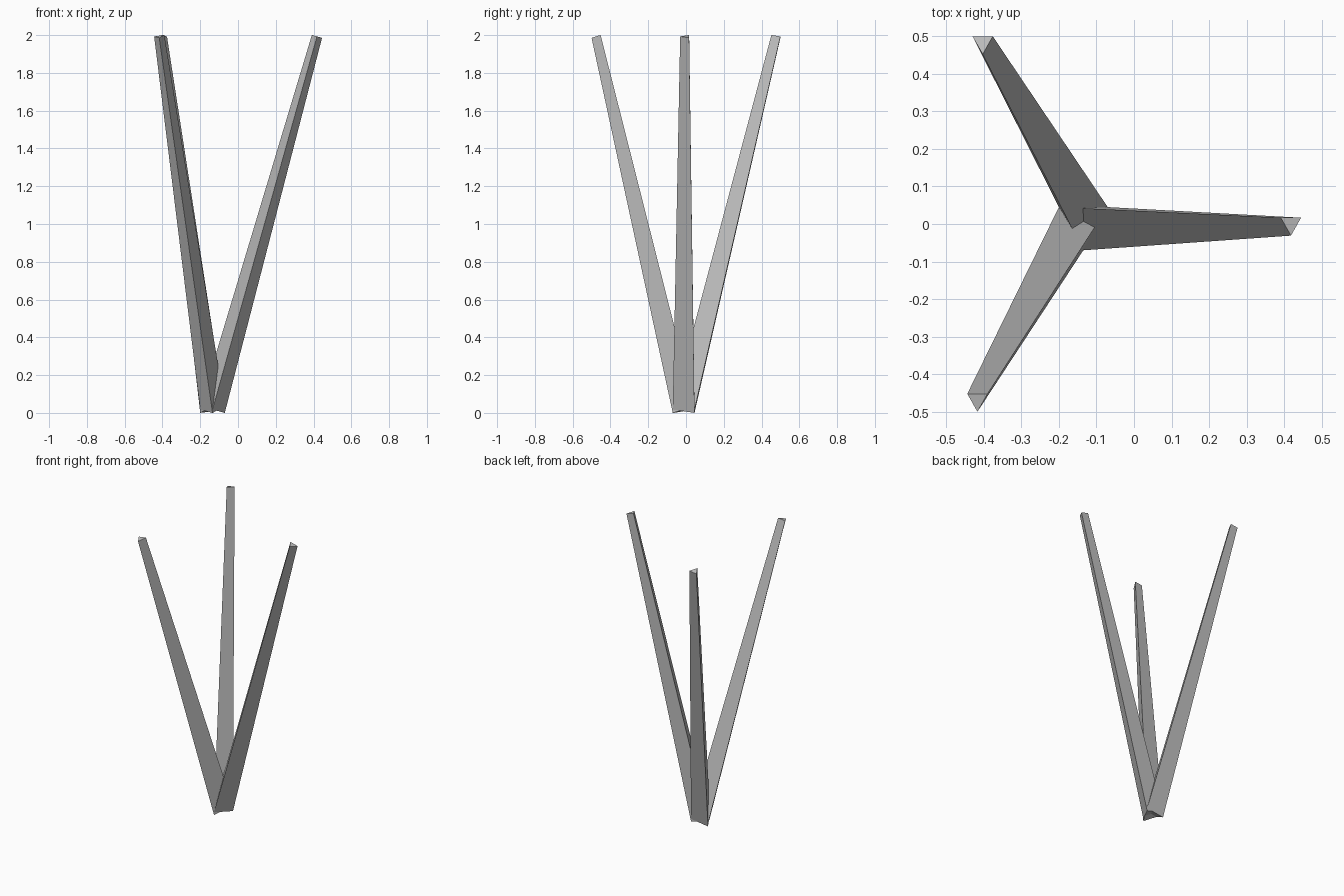
import bpy
import bmesh
from mathutils import Vector

if "Cube" in bpy.data.objects:
    bpy.data.objects.remove(bpy.data.objects["Cube"])

grey = bpy.data.materials.new("plain grey")
grey.diffuse_color = (0.52, 0.52, 0.52, 1)
grey.use_nodes = True
grey.node_tree.nodes["Principled BSDF"].inputs["Base Color"].default_value = grey.diffuse_color

# Shared triangular cross-section, in plan, around its centre
SECTION = [(-0.065, 0.038), (0.065, 0.038), (0.0, -0.077)]
FOOT = Vector((-0.135, 0.007, 0.018))
TIP_SCALE = 0.415


def ring(bm, centre, lean, scale):
    """Triangle whose plane is square to the leaning axis."""
    return [bm.verts.new(centre + Vector((x, y, -(x * lean.x + y * lean.y))) * scale)
            for x, y in SECTION]


def leg(name, tip):
    """Tapered three-sided bar from the shared foot to its tip."""
    axis = tip - FOOT
    lean = axis / axis.z
    bm = bmesh.new()
    low = ring(bm, FOOT, lean, 1.0)
    high = ring(bm, tip, lean, TIP_SCALE)
    bm.faces.new(low)
    bm.faces.new(high)
    for i in range(3):
        j = (i + 1) % 3
        bm.faces.new((low[i], low[j], high[j], high[i]))
    bmesh.ops.recalc_face_normals(bm, faces=bm.faces)
    mesh = bpy.data.meshes.new(name)
    bm.to_mesh(mesh)
    bm.free()
    mesh.materials.append(grey)
    bpy.context.collection.objects.link(bpy.data.objects.new(name, mesh))


# Three legs spreading upward from one foot
leg("back_left_leg", Vector((-0.403, 0.484, 1.993)))
leg("right_leg", Vector((0.418, 0.001, 1.993)))
leg("front_left_leg", Vector((-0.417, -0.468, 1.993)))
